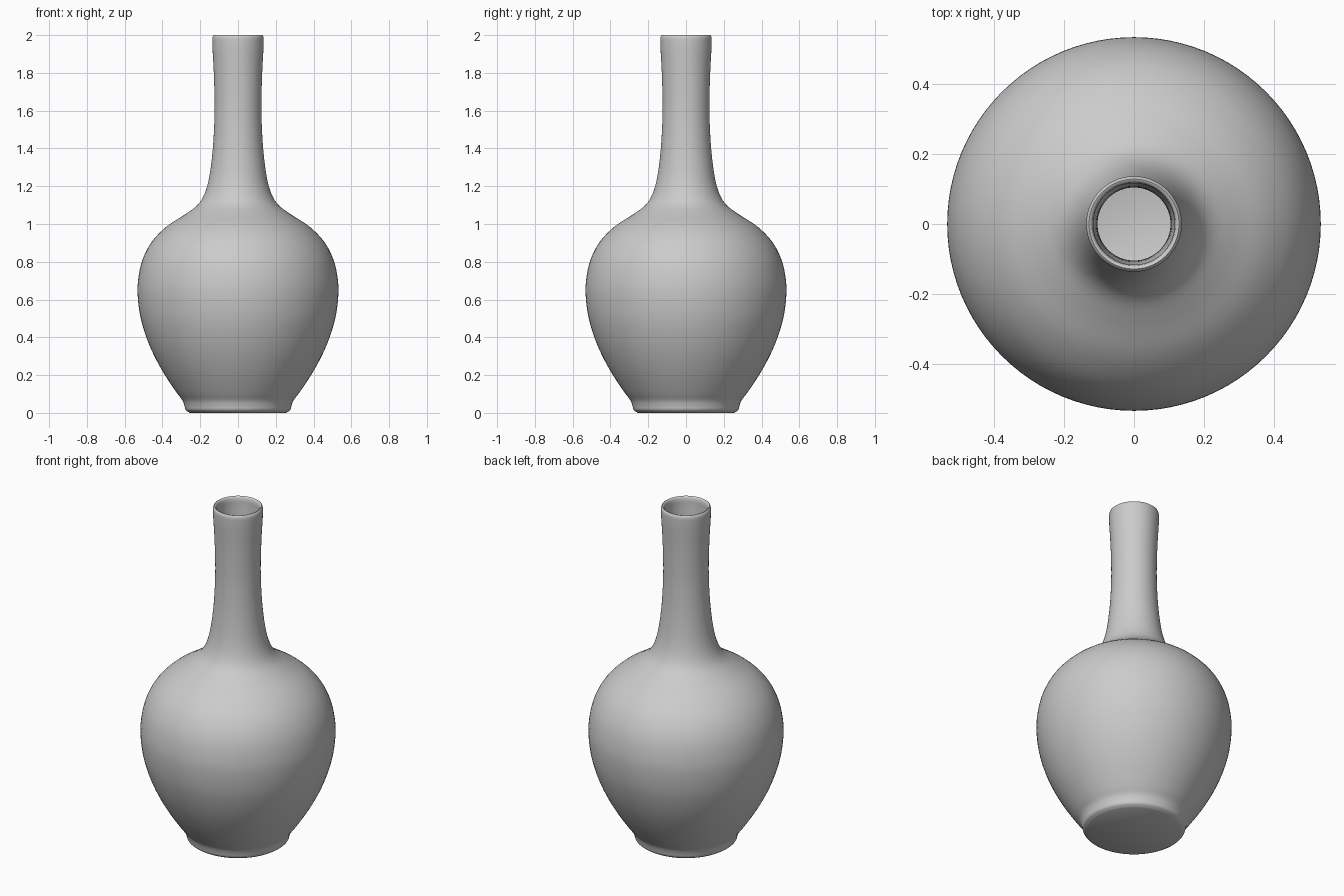
import bpy, bmesh, math
from mathutils import Vector

if "Cube" in bpy.data.objects:
    bpy.data.objects.remove(bpy.data.objects["Cube"])

WALL = 0.02
SEGMENTS = 96

# Outer silhouette (radius, height), foot to lip
outer = [(0.255, 0.0), (0.277, 0.015), (0.284, 0.04), (0.295, 0.068), (0.327, 0.11),
         (0.39, 0.205), (0.445, 0.305), (0.487, 0.405), (0.517, 0.51), (0.531, 0.62),
         (0.528, 0.71), (0.506, 0.81), (0.457, 0.905), (0.38, 0.985), (0.285, 1.048),
         (0.215, 1.1), (0.177, 1.16), (0.152, 1.25), (0.135, 1.38), (0.126, 1.52),
         (0.124, 1.65), (0.128, 1.8), (0.135, 1.93), (0.136, 1.985)]


def smooth_path(points, steps=4):
    """Catmull-Rom curve through the points."""
    p = [Vector(q) for q in points]
    p = [2 * p[0] - p[1]] + p + [2 * p[-1] - p[-2]]
    out = []
    for a, b, c, d in zip(p, p[1:], p[2:], p[3:]):
        for i in range(steps):
            t = i / steps
            out.append(0.5 * (2 * b + (c - a) * t + (2 * a - 5 * b + 4 * c - d) * t ** 2
                              + (3 * b - a - 3 * c + d) * t ** 3))
    return out + [p[-2]]


def lathe(name, profile):
    """Revolve a profile around z; radius 0 makes a pole."""
    bm = bmesh.new()
    verts = [bm.verts.new((r, 0, z)) for r, z in profile]
    edges = [bm.edges.new(pair) for pair in zip(verts, verts[1:])]
    bmesh.ops.spin(bm, geom=verts + edges, cent=(0, 0, 0), axis=(0, 0, 1),
                   angle=2 * math.pi, steps=SEGMENTS, use_duplicate=False)
    bmesh.ops.remove_doubles(bm, verts=bm.verts, dist=1e-5)
    bmesh.ops.recalc_face_normals(bm, faces=bm.faces)
    mesh = bpy.data.meshes.new(name)
    bm.to_mesh(mesh)
    bm.free()
    obj = bpy.data.objects.new(name, mesh)
    bpy.context.collection.objects.link(obj)
    bpy.context.view_layer.objects.active = obj
    obj.select_set(True)
    bpy.ops.object.shade_smooth_by_angle(angle=math.radians(50))
    return obj


# Inner wall: the silhouette shifted inwards by the wall thickness
wall = smooth_path(outer)
inner = []
for a, b, c in zip(wall, wall[1:], wall[2:]):
    t = (c - a).normalized()
    q = b + Vector((-t.y, t.x)) * WALL
    if q.y > 0.035:
        inner.append(q)
inner.reverse()

# Rounded lip joins both walls; flat base and floor close the ends
lip = [(0.133, 1.996), (0.128, 2.0), (0.122, 1.998), (0.118, 1.99)]
floor = [(inner[-1].x - 0.012, 0.025), (0, 0.025)]
profile = [(0, 0)] + [tuple(v) for v in wall] + lip + [tuple(v) for v in inner] + floor
lathe("vase", profile)
